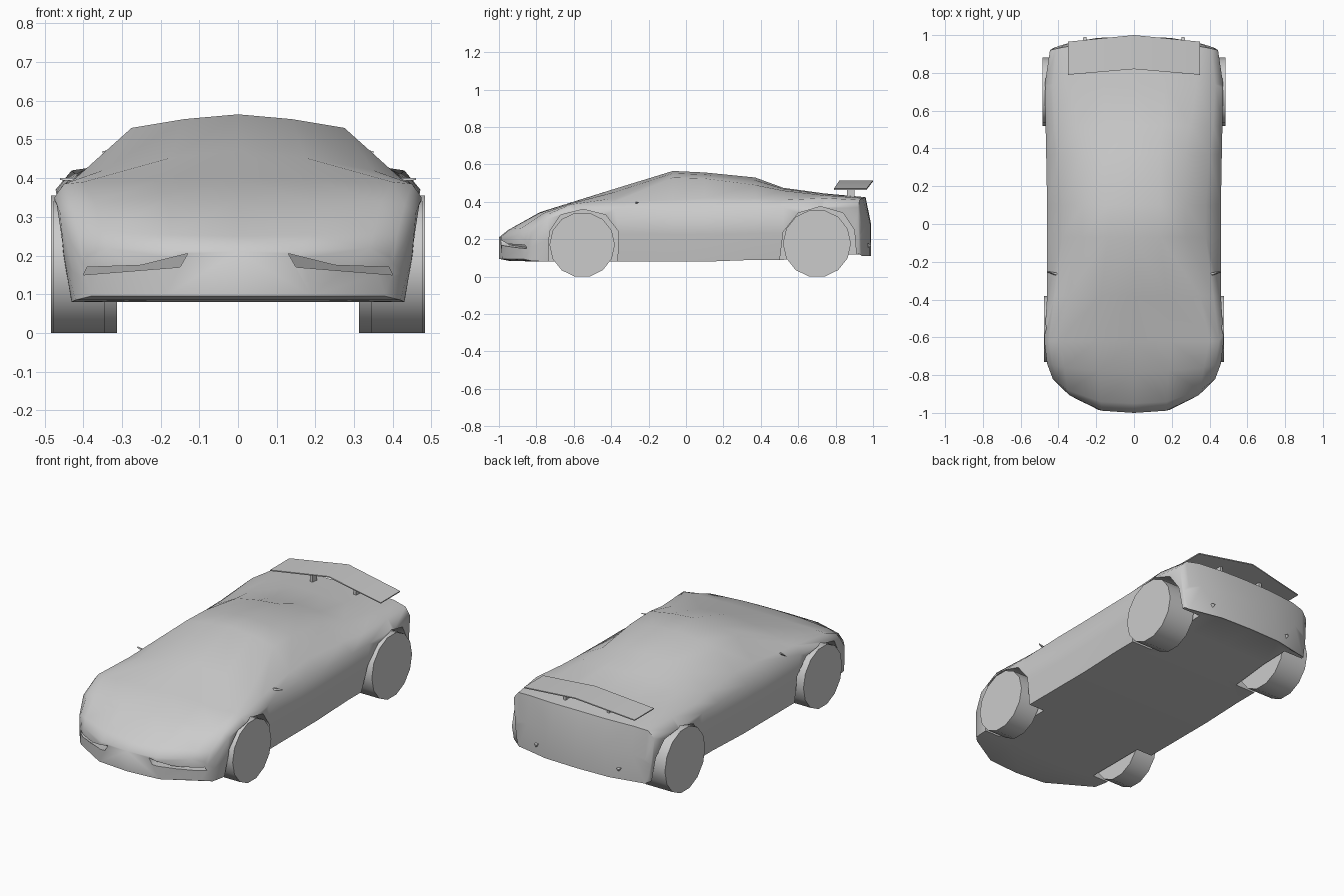
import bpy, bmesh, math

default_cube = bpy.data.objects.get("Cube")
if default_cube:
    bpy.data.objects.remove(default_cube)

# One plain grey for the whole car
grey = bpy.data.materials.new("plain grey")
grey.use_nodes = True
grey.diffuse_color = (0.6, 0.6, 0.6, 1)
grey.node_tree.nodes["Principled BSDF"].inputs["Base Color"].default_value = grey.diffuse_color


def make_object(name, verts, faces):
    mesh = bpy.data.meshes.new(name)
    mesh.from_pydata(verts, [], faces)
    bm = bmesh.new()
    bm.from_mesh(mesh)
    bmesh.ops.recalc_face_normals(bm, faces=bm.faces)
    bm.to_mesh(mesh)
    bm.free()
    mesh.materials.append(grey)
    obj = bpy.data.objects.new(name, mesh)
    bpy.context.collection.objects.link(obj)
    return obj


def activate(obj):
    bpy.ops.object.select_all(action='DESELECT')
    obj.select_set(True)
    bpy.context.view_layer.objects.active = obj


def smooth(obj, degrees):
    activate(obj)
    bpy.ops.object.shade_smooth_by_angle(angle=math.radians(degrees))


def apply_modifier(obj, kind, **settings):
    activate(obj)
    modifier = obj.modifiers.new(kind.title(), kind)
    for key, value in settings.items():
        setattr(modifier, key, value)
    bpy.ops.object.modifier_apply(modifier=modifier.name)


def prism(name, start, end):
    """Solid between two matching outlines."""
    n = len(start)
    faces = [tuple(range(n)), tuple(range(n, n + n))]
    faces += [(i, (i + 1) % n, n + (i + 1) % n, n + i) for i in range(n)]
    return make_object(name, start + end, faces)


def cut(target, cutter):
    cutter.hide_render = True
    apply_modifier(target, 'BOOLEAN', operation='DIFFERENCE', solver='EXACT', object=cutter)
    bpy.data.objects.remove(cutter)


# Body stations: y, bow, floor z, floor x, shoulder x z, belt x z, roof edge x z, crown z
stations = [
    (-1.0, .15, .095, .38, .40, .18, .39, .20, .34, .22, .21),
    (-.95, .13, .085, .42, .43, .23, .41, .25, .35, .26, .25),
    (-.78, .04, .08, .43, .46, .31, .43, .33, .37, .34, .345),
    (-.62, 0, .08, .43, .475, .35, .45, .385, .40, .39, .395),
    (-.38, 0, .08, .43, .46, .36, .42, .40, .35, .42, .47),
    (-.07, 0, .08, .43, .46, .37, .38, .41, .275, .53, .565),
    (.1, 0, .08, .43, .46, .37, .38, .42, .275, .525, .557),
    (.37, 0, .09, .43, .465, .37, .40, .42, .27, .49, .53),
    (.52, 0, .09, .43, .468, .37, .42, .41, .30, .46, .475),
    (.74, 0, .115, .43, .472, .37, .43, .42, .33, .435, .445),
    (.96, -.04, .12, .42, .445, .37, .41, .41, .33, .42, .425),
    (.99, -.06, .11, .40, .43, .22, .40, .25, .33, .27, .28),
]


def half_ring(station):
    y, bow, zf, xf, xs, zs, xb, zb, xr, zr, zc = station
    points = [(0, zf), (xf / 2, zf), (xf, zf),
              (xf + (xs - xf) * .65, (zf + zs) / 2), (xs, zs), (xb, zb),
              (xr, zr), (xr / 2, zc + (zr - zc) * .35), (0, zc)]
    return [(x, y + bow * (x / xs) ** 3, z) for x, z in points]


# Lofted half body with end panels, mirrored to a whole
rings = [half_ring(s) for s in stations]
size = len(rings[0])
body_faces = []
for r in range(len(rings) - 1):
    for i in range(size - 1):
        a = r * size + i
        body_faces.append((a, a + 1, a + size + 1, a + size))
for base in (0, (len(rings) - 1) * size):
    for panel in ((0, 1, 7, 8), (1, 2, 6, 7), (2, 3, 4, 5, 6)):
        body_faces.append(tuple(base + k for k in panel))
body = make_object("body", [p for ring in rings for p in ring], body_faces)
apply_modifier(body, 'MIRROR', use_clip=True, merge_threshold=.0001)
activate(body)
bpy.ops.object.mode_set(mode='EDIT')
bpy.ops.mesh.select_all(action='SELECT')
bpy.ops.mesh.normals_make_consistent(inside=False)
bpy.ops.object.mode_set(mode='OBJECT')

# Wheel arches, a pocket for each wheel
front_arch = [(-.74, 0), (-.73, .24), (-.67, .33), (-.55, .36), (-.43, .33), (-.36, .24), (-.37, 0)]
rear_arch = [(.49, 0), (.52, .24), (.6, .34), (.72, .375), (.84, .34), (.9, .25), (.92, 0)]
for arch, inner in ((front_arch, .33), (rear_arch, .30)):
    for side in (-1, 1):
        cut(body, prism("arch_cutter", [(side * inner, y, z) for y, z in arch],
                        [(side * .6, y, z) for y, z in arch]))

# Slanted air intakes cut into the nose
intake = [(.13, .205), (.15, .17), (.40, .15), (.39, .17), (.25, .175)]
for side in (-1, 1):
    cut(body, prism("intake_cutter", [(side * x, -1.1, z) for x, z in intake],
                    [(side * x, -.97 + x * x, z) for x, z in intake]))
smooth(body, 65)


# Faceted wheels
def wheel(name, side, y, radius, inner, outer):
    bpy.ops.mesh.primitive_cylinder_add(
        vertices=14, radius=radius, depth=outer - inner,
        location=(side * (inner + outer) / 2, y, radius * math.cos(math.pi / 14)),
        rotation=(0, math.pi / 2, 0))
    obj = bpy.context.object
    obj.name = name
    obj.data.materials.append(grey)
    smooth(obj, 40)


for side, label in ((1, "left"), (-1, "right")):
    wheel("front_wheel_" + label, side, -.555, .175, .345, .477)
    wheel("rear_wheel_" + label, side, .70, .182, .313, .484)

    # Thin door mirrors
    prism("mirror_" + label,
          [(side * .36, -.295, .39), (side * .46, -.255, .395), (side * .40, -.265, .39)],
          [(side * .36, -.29, .40), (side * .46, -.25, .40), (side * .40, -.26, .40)])

    # Wing struts and small exhaust tips
    foot = [(.13, .86), (.145, .86), (.145, .9), (.13, .9)]
    prism("wing_strut_" + label, [(side * x, y, .42) for x, y in foot],
          [(side * x, y, .495) for x, y in foot])
    bpy.ops.mesh.primitive_cone_add(vertices=3, radius1=.018, radius2=.008, depth=.03,
                                    location=(side * .26, .975, .17),
                                    rotation=(-math.pi / 2, 0, 0))
    bpy.context.object.name = "exhaust_" + label
    bpy.context.object.data.materials.append(grey)

# Thin rear wing, raised in the middle and drooping to the tips
wing = make_object("rear_wing",
                   [(-.35, .79, .467), (0, .82, .512), (.35, .79, .467),
                    (.35, .965, .467), (0, 1.0, .512), (-.35, .965, .467)],
                   [(0, 1, 4, 5), (1, 2, 3, 4)])
apply_modifier(wing, 'SOLIDIFY', thickness=.006, offset=0)
smooth(wing, 40)
